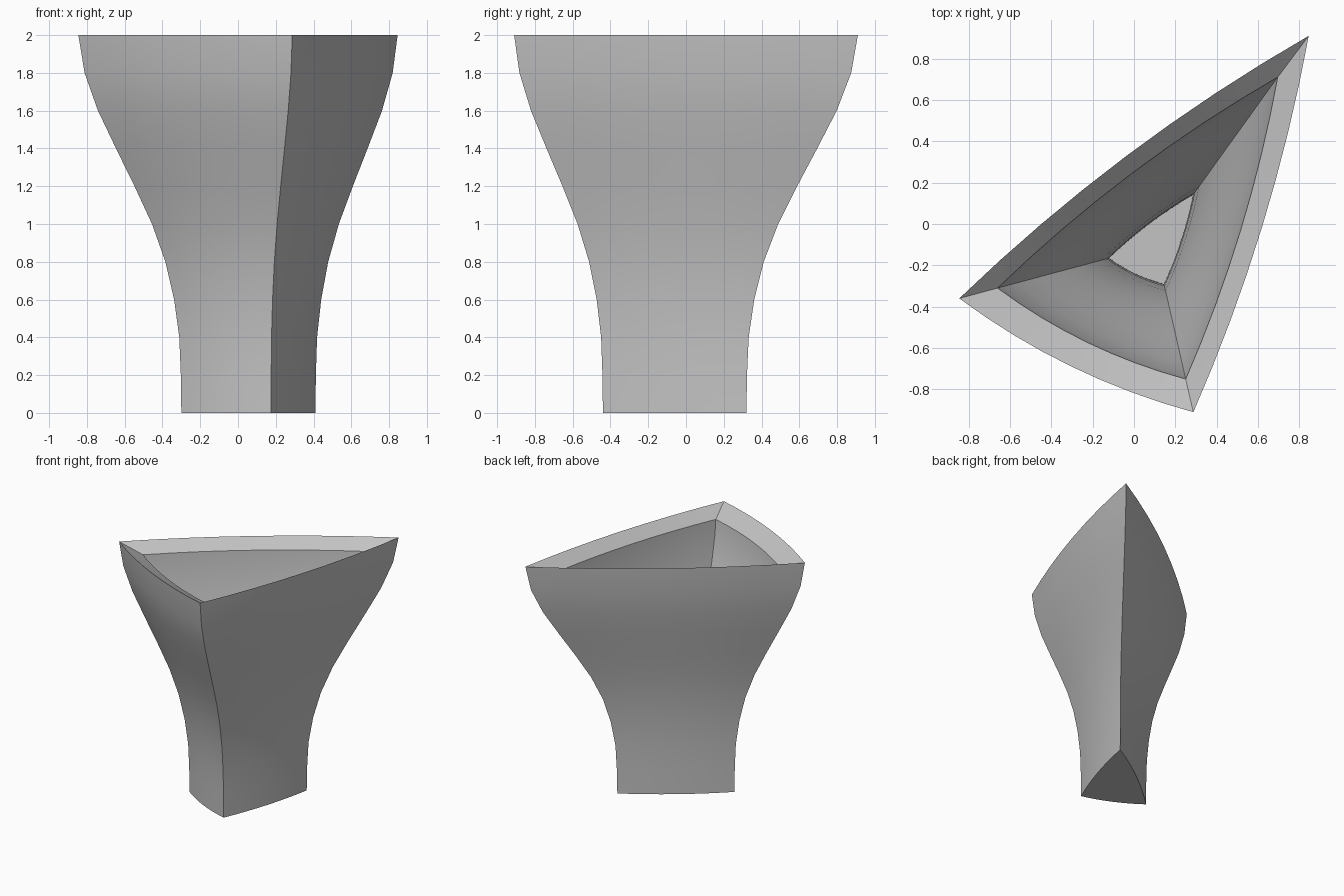
import bpy, bmesh, math
from mathutils import Vector

cube = bpy.data.objects.get("Cube")
if cube:
    bpy.data.objects.remove(cube, do_unlink=True)

STEPS = 8                        # segments along each bowed side
BOW = (0.047, 0.029, 0.031)      # outward bow of each side, per unit length
FLARE = (0, .005, .02, .07, .155, .285, .455, .635, .81, .94, 1)  # at even heights

# Triangle corners of the foot and the mouth, outside and inside
OUT_FOOT = [(-.30, -.21), (.175, -.44), (.41, .32)]
OUT_TOP = [(-.845, -.36), (.287, -.91), (.845, .91)]
IN_FOOT = [(-.12, -.165), (.145, -.29), (.285, .14)]
IN_TOP = [(-.66, -.31), (.25, -.75), (.695, .71)]
HEIGHT, WALL = 2.0, 0.08


def flare(z):
    """How far the vase has opened at height z, from 0 to 1."""
    s = z / HEIGHT * (len(FLARE) - 1)
    i = min(int(s), len(FLARE) - 2)
    return FLARE[i] + (FLARE[i + 1] - FLARE[i]) * (s - i)


def ring(bm, foot, top, t, z):
    """One bowed-triangle loop of vertices."""
    pts = [Vector(a).lerp(Vector(b), t) for a, b in zip(foot, top)]
    verts = []
    for k in range(3):
        a, b = pts[k], pts[(k + 1) % 3]
        side = b - a
        out = Vector((side.y, -side.x))
        for i in range(STEPS):
            u = i / STEPS
            p = a + side * u + out * BOW[k] * 4 * u * (1 - u)
            verts.append(bm.verts.new((p.x, p.y, z)))
    return verts


bm = bmesh.new()
levels = [HEIGHT * i / (len(FLARE) - 1) for i in range(len(FLARE))]

# Outer wall going up, then inner wall going down
rings = [ring(bm, OUT_FOOT, OUT_TOP, flare(z), z) for z in levels]
low, high = flare(WALL), flare(HEIGHT - WALL)
for z in [HEIGHT - WALL] + levels[-2:0:-1] + [WALL]:
    rings.append(ring(bm, IN_FOOT, IN_TOP, (flare(z) - low) / (high - low), z))

n = 3 * STEPS
for a, b in zip(rings, rings[1:]):
    for i in range(n):
        j = (i + 1) % n
        bm.faces.new((a[i], a[j], b[j], b[i]))

# Underside and inner floor
bm.faces.new(rings[0][::-1])
bm.faces.new(rings[-1])
bmesh.ops.recalc_face_normals(bm, faces=bm.faces)

mesh = bpy.data.meshes.new("triangular_vase")
bm.to_mesh(mesh)
bm.free()
vase = bpy.data.objects.new("triangular_vase", mesh)
bpy.context.collection.objects.link(vase)

# Plain grey finish
grey = bpy.data.materials.new("light_grey")
grey.use_nodes = True
colour = (0.55, 0.55, 0.55, 1)
grey.diffuse_color = colour
grey.node_tree.nodes["Principled BSDF"].inputs["Base Color"].default_value = colour
mesh.materials.append(grey)

# Smooth walls with crisp corners and rim
bpy.ops.object.select_all(action="DESELECT")
vase.select_set(True)
bpy.context.view_layer.objects.active = vase
bpy.ops.object.shade_smooth_by_angle(angle=math.radians(28))
